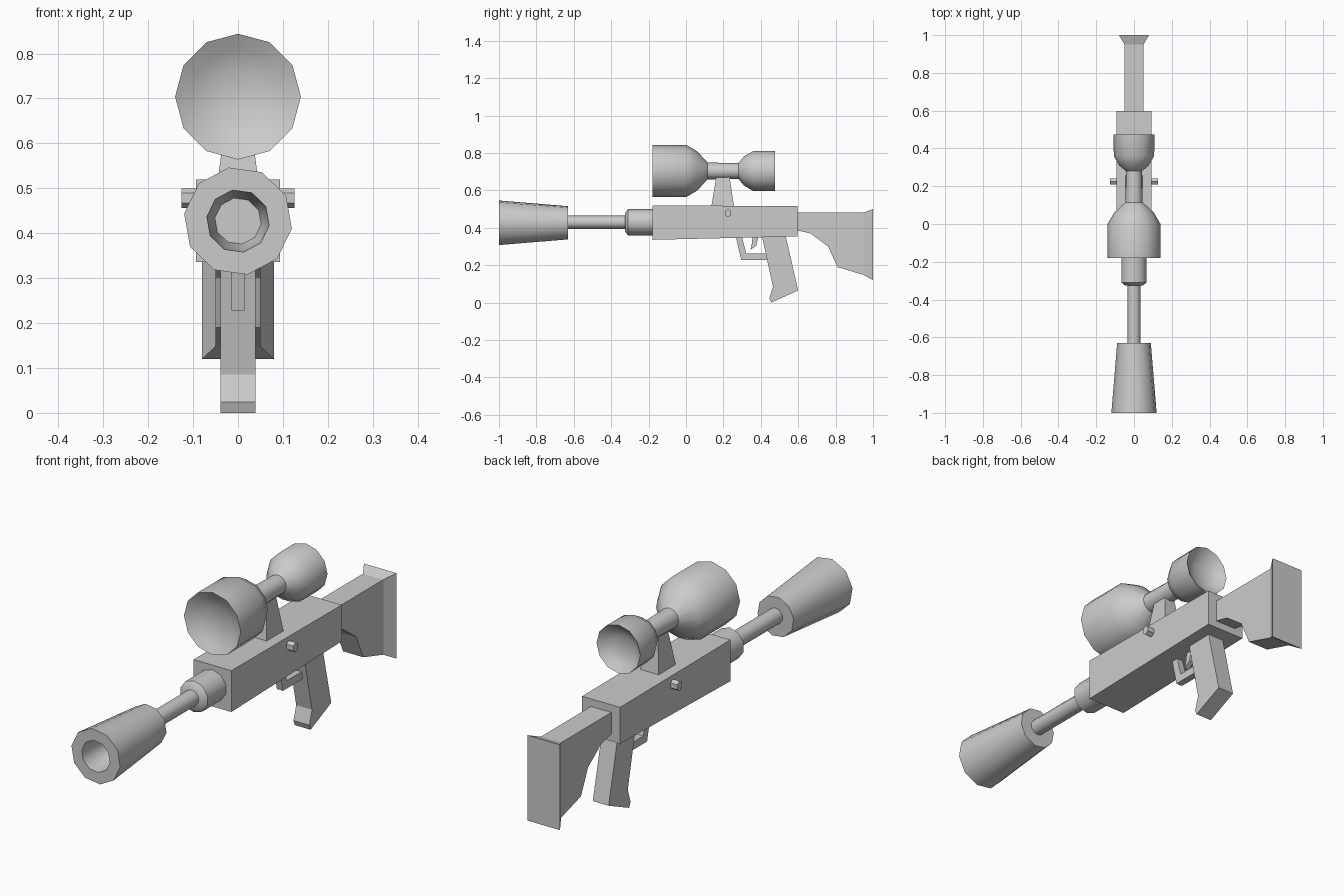
import bpy, bmesh
from math import cos, sin, radians, tau

if "Cube" in bpy.data.objects:
    bpy.data.objects.remove(bpy.data.objects["Cube"])


def loft(name, rings, smooth=False):
    """Skin equal-length rings of points and cap both ends."""
    bm = bmesh.new()
    loops = [[bm.verts.new(p) for p in ring] for ring in rings]
    n = len(loops[0])
    for a, b in zip(loops, loops[1:]):
        for i in range(n):
            j = (i + 1) % n
            bm.faces.new((a[i], a[j], b[j], b[i]))
    bm.faces.new(loops[0])
    bm.faces.new(loops[-1])
    bmesh.ops.recalc_face_normals(bm, faces=bm.faces)
    mesh = bpy.data.meshes.new(name)
    bm.to_mesh(mesh)
    bm.free()
    ob = bpy.data.objects.new(name, mesh)
    bpy.context.collection.objects.link(ob)
    if smooth:
        bpy.ops.object.select_all(action='DESELECT')
        ob.select_set(True)
        bpy.context.view_layer.objects.active = ob
        bpy.ops.object.shade_smooth_by_angle(angle=radians(42))
    return ob


def lathe(name, z, profile, sides, phase=0):
    """Round part along y from (y, radius) pairs."""
    angles = [tau * i / sides + radians(phase) for i in range(sides)]
    return loft(name, [[(r * cos(a), y, z + r * sin(a)) for a in angles]
                       for y, r in profile], True)


def prism(name, half, outline):
    """Side outline of (y, z) points extruded evenly across x."""
    return loft(name, [[(x, y, z) for y, z in outline] for x in (-half, half)])


# Muzzle with a hollow front
lathe("muzzle", 0.427, [(-0.86, 0.052), (-0.91, 0.064), (-1, 0.07),
                        (-1, 0.121), (-0.63, 0.09)], 10, -8)

# Barrel and its collar
lathe("barrel", 0.43, [(-0.64, 0.035), (-0.30, 0.035)], 10, 18)
lathe("barrel_collar", 0.43, [(-0.325, 0.05), (-0.31, 0.07), (-0.17, 0.07)], 10, 18)

# Receiver body
prism("receiver", 0.093, [(-0.18, 0.52), (0.597, 0.516), (0.597, 0.354), (-0.18, 0.336)])

# Cross pin through the receiver
pin = [(0.225 + 0.018 * cos(tau * i / 6 + tau / 12),
        0.478 + 0.022 * sin(tau * i / 6 + tau / 12)) for i in range(6)]
prism("cross_pin", 0.126, pin)

# Tapered scope mount
loft("scope_mount", [[(-w, y0, z), (w, y0, z), (w, y1, z), (-w, y1, z)]
                     for w, y0, y1, z in ((0.046, 0.135, 0.257, 0.51),
                                          (0.024, 0.163, 0.232, 0.68))])

# Scope with dished lenses at both ends
lathe("scope", 0.704, [(-0.14, 0.06), (-0.16, 0.105), (-0.18, 0.14),
                       (0, 0.14), (0.06, 0.105), (0.115, 0.045),
                       (0.28, 0.042), (0.31, 0.078), (0.36, 0.107),
                       (0.475, 0.108), (0.45, 0.078), (0.435, 0.045)], 12)

# Trigger and guard
prism("trigger_guard", 0.015, [(0.265, 0.36), (0.295, 0.228), (0.44, 0.228), (0.44, 0.263),
                               (0.322, 0.263), (0.297, 0.36)])
prism("trigger", 0.011, [(0.357, 0.36), (0.388, 0.36), (0.376, 0.305),
                         (0.345, 0.283), (0.352, 0.315)])

# Pistol grip
prism("grip", 0.039, [(0.405, 0.36), (0.532, 0.36), (0.6, 0.065), (0.455, 0.0),
                      (0.446, 0.024), (0.465, 0.085)])

# Stock and flared butt
prism("stock", 0.05, [(0.58, 0.482), (0.95, 0.482), (0.95, 0.148), (0.81, 0.19),
                      (0.76, 0.3), (0.665, 0.37), (0.58, 0.39)])
loft("stock_butt", [[(-w, y, z0), (w, y, z0), (w, y, z1), (-w, y, z1)]
                    for y, w, z0, z1 in ((0.95, 0.05, 0.148, 0.482),
                                         (1.0, 0.08, 0.12, 0.5))])
